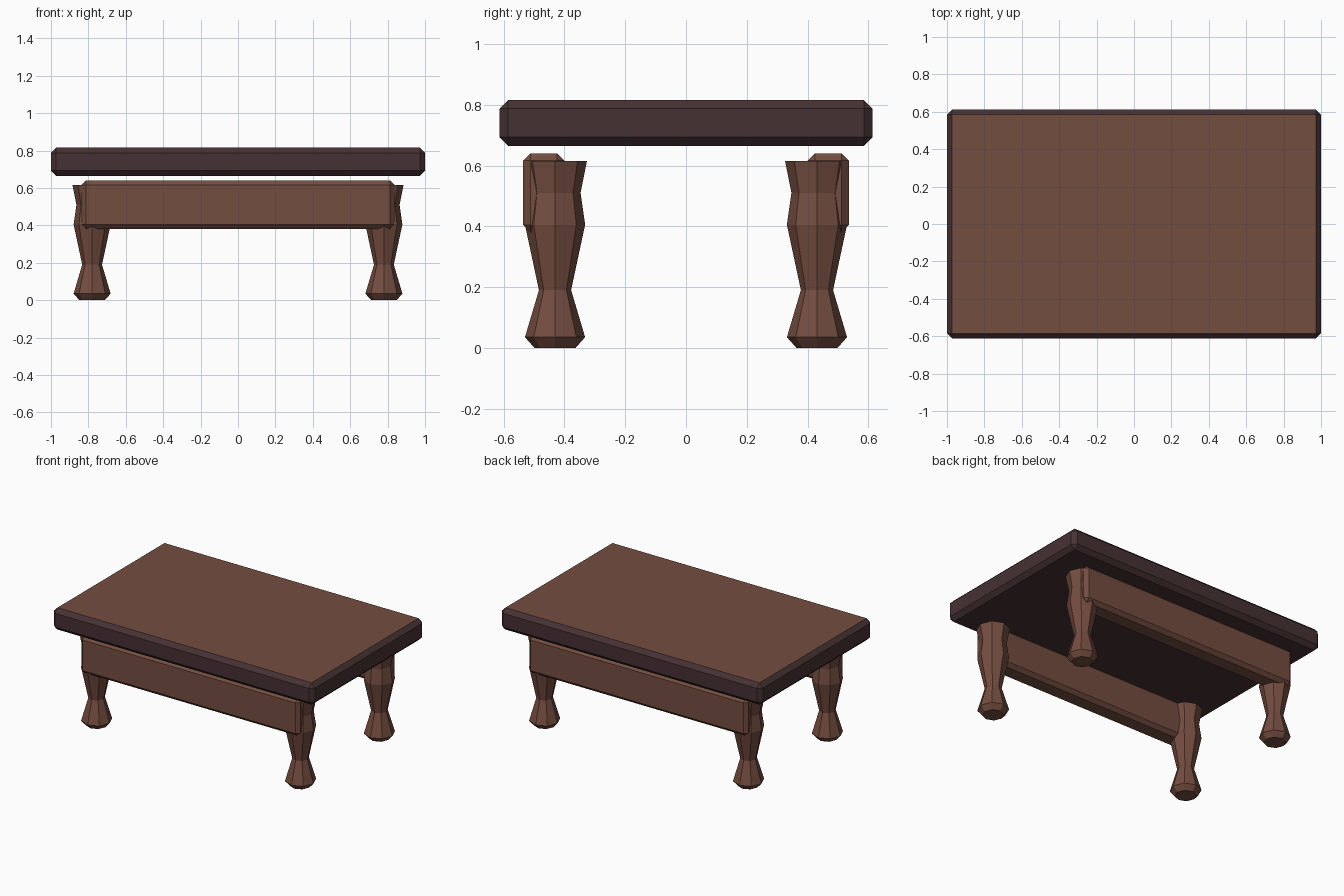
import bpy, bmesh, math

if "Cube" in bpy.data.objects:
    bpy.data.objects.remove(bpy.data.objects["Cube"])


def material(name, rgb):
    m = bpy.data.materials.new(name)
    m.diffuse_color = (*rgb, 1)
    m.use_nodes = True
    m.node_tree.nodes["Principled BSDF"].inputs["Base Color"].default_value = m.diffuse_color
    return m


wood = material("brown wood", (0.175, 0.074, 0.051))
dark = material("dark wood edge", (0.062, 0.031, 0.033))


def finish(name, bm, mats):
    bmesh.ops.recalc_face_normals(bm, faces=bm.faces)
    me = bpy.data.meshes.new(name)
    bm.to_mesh(me)
    bm.free()
    for m in mats:
        me.materials.append(m)
    ob = bpy.data.objects.new(name, me)
    bpy.context.collection.objects.link(ob)
    return ob


def chamfered_box(name, lo, hi, bevel, mats):
    bm = bmesh.new()
    bmesh.ops.create_cube(bm, size=1)
    for v in bm.verts:
        for i in range(3):
            v.co[i] = lo[i] if v.co[i] < 0 else hi[i]
    bmesh.ops.bevel(bm, geom=bm.edges[:], offset=bevel, segments=1,
                    affect='EDGES', profile=0.5)
    return finish(name, bm, mats)


# Table top: dark slab with a lighter upper face
top = chamfered_box("table_top", (-1, -0.613, 0.665), (1, 0.613, 0.816),
                    0.028, [dark, wood])
for p in top.data.polygons:
    p.material_index = 1 if p.normal.z > 0.9 else 0

# Long aprons, front and back
for side, s in (("front", -1), ("back", 1)):
    y = sorted((s * 0.40, s * 0.536))
    chamfered_box(side + "_apron", (-0.838, y[0], 0.38), (0.838, y[1], 0.64),
                  0.024, [wood])

# Turned eight-sided legs: (height, radius)
PROFILE = [(0, 0.068), (0.035, 0.099), (0.19, 0.053),
           (0.405, 0.099), (0.51, 0.084), (0.615, 0.105)]


def leg(name, x, y, sides=8):
    bm = bmesh.new()
    rings = [[bm.verts.new((x + r * math.cos(2 * math.pi * i / sides),
                            y + r * math.sin(2 * math.pi * i / sides), z))
              for i in range(sides)] for z, r in PROFILE]
    for a, b in zip(rings, rings[1:]):
        for i in range(sides):
            j = (i + 1) % sides
            bm.faces.new((a[i], a[j], b[j], b[i]))
    bm.faces.new(rings[0][::-1])
    bm.faces.new(rings[-1])
    finish(name, bm, [wood])


for fb, sy in (("front", -1), ("back", 1)):
    for lr, sx in (("left", -1), ("right", 1)):
        leg(f"{fb}_{lr}_leg", sx * 0.78, sy * 0.431)
